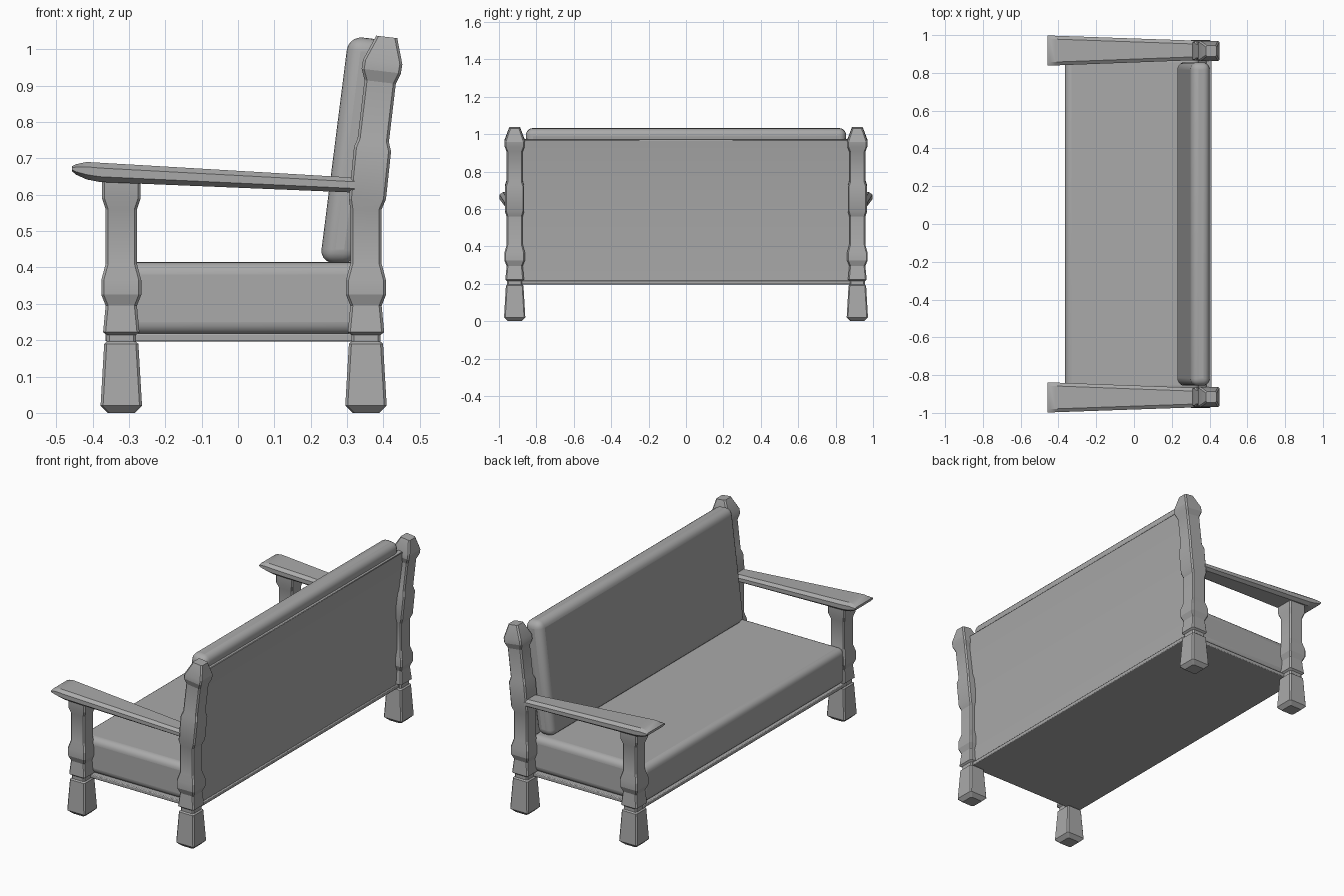
import bpy
import bmesh
from math import radians

cube = bpy.data.objects.get("Cube")
if cube:
    bpy.data.objects.remove(cube)

GREY = (0.4, 0.4, 0.4, 1.0)
grey = bpy.data.materials.new("plain grey")
grey.use_nodes = True
grey.diffuse_color = GREY
grey.node_tree.nodes["Principled BSDF"].inputs["Base Color"].default_value = GREY


def finish(name, bm, smooth=30):
    bmesh.ops.recalc_face_normals(bm, faces=bm.faces)
    mesh = bpy.data.meshes.new(name)
    bm.to_mesh(mesh)
    bm.free()
    mesh.materials.append(grey)
    obj = bpy.data.objects.new(name, mesh)
    bpy.context.collection.objects.link(obj)
    bpy.ops.object.select_all(action="DESELECT")
    bpy.context.view_layer.objects.active = obj
    obj.select_set(True)
    bpy.ops.object.shade_smooth_by_angle(angle=radians(smooth))
    return obj


def loft(name, rings, smooth=30):
    """Skin a list of equal point rings and cap both ends."""
    bm = bmesh.new()
    loops = [[bm.verts.new(p) for p in ring] for ring in rings]
    count = len(loops[0])
    for a, b in zip(loops, loops[1:]):
        for i in range(count):
            j = (i + 1) % count
            bm.faces.new((a[i], a[j], b[j], b[i]))
    bm.faces.new(loops[0])
    bm.faces.new(loops[-1])
    return finish(name, bm, smooth)


def chamfered(hu, hv, cu, cv):
    """Rectangle outline with cut corners."""
    return [(hu - cu, -hv), (hu, cv - hv), (hu, hv - cv), (hu - cu, hv),
            (cu - hu, hv), (-hu, hv - cv), (-hu, cv - hv), (cu - hu, -hv)]


def prism(name, profile, half_y, bevel, segments):
    """Extrude an x-z profile across the width, with rounded edges."""
    obj = loft(name, [[(x, y, z) for x, z in profile] for y in (-half_y, half_y)])
    mod = obj.modifiers.new("rounding", "BEVEL")
    mod.width = bevel
    mod.segments = segments
    mod.limit_method = "ANGLE"
    return obj


def post(name, side, rings):
    """Turned square post; each ring is centre x, z, half width, lean."""
    loops = []
    for cx, z, h, lean in rings:
        outline = chamfered(h, h, 0.007, 0.007)
        loops.append([(cx + u, side * 0.916 + v, z - lean * u) for u, v in outline])
    loft(name, loops, 20)


# Shared turned lower profile: height, half width
LOWER = [(0, 0.037), (0.02, 0.057), (0.19, 0.047), (0.196, 0.04),
         (0.214, 0.04), (0.222, 0.05), (0.295, 0.043), (0.325, 0.055),
         (0.365, 0.055), (0.41, 0.043), (0.56, 0.043)]
FRONT_TOP = [(0.59, 0.053), (0.65, 0.053)]
# Leaning upper back post: centre x, height, half width, lean
BACK_TOP = [(0.356, 0.588, 0.051, 0), (0.370, 0.725, 0.051, 0.12),
            (0.372, 0.75, 0.043, 0.12), (0.391, 0.91, 0.043, 0.12),
            (0.394, 0.94, 0.054, 0.12), (0.398, 0.965, 0.054, 0.12),
            (0.409, 1.034, 0.029, 0.12)]
# Armrest: x, lower z, upper z
ARM = [(-0.457, 0.665, 0.678), (-0.445, 0.655, 0.684), (-0.416, 0.642, 0.69),
       (-0.38, 0.635, 0.688), (0.32, 0.606, 0.647)]

for label, side in (("left", 1), ("right", -1)):
    post(label + "_front_post", side, [(-0.321, z, h, 0) for z, h in LOWER + FRONT_TOP])
    post(label + "_back_post", side, [(0.352, z, h, 0) for z, h in LOWER] + BACK_TOP)
    sections = []
    for x, low, high in ARM:
        t = (x + 0.457) / 0.777
        inner, outer = 0.838 + 0.029 * t, 0.998 - 0.027 * t
        hy, hz = (outer - inner) / 2, (high - low) / 2
        outline = chamfered(hy, hz, 0.018, hz * 0.55)
        sections.append([(x, side * (inner + hy) + u, low + hz + v) for u, v in outline])
    loft(label + "_armrest", sections)

# Base board and bent back panel
prism("base_board", [(-0.365, 0.197), (0.378, 0.197), (0.378, 0.218), (-0.365, 0.218)],
      0.9, 0.004, 2)
prism("back_panel", [(0.34, 0.215), (0.37, 0.215), (0.37, 0.65), (0.412, 0.97),
                     (0.382, 0.973), (0.34, 0.65)], 0.9, 0.003, 1)

# Soft cushions
prism("seat_cushion", [(-0.365, 0.215), (0.345, 0.215), (0.345, 0.415), (-0.365, 0.415)],
      0.89, 0.035, 5)
prism("back_cushion", [(0.225, 0.413), (0.325, 0.41), (0.405, 1.026), (0.304, 1.036)],
      0.856, 0.038, 5)
